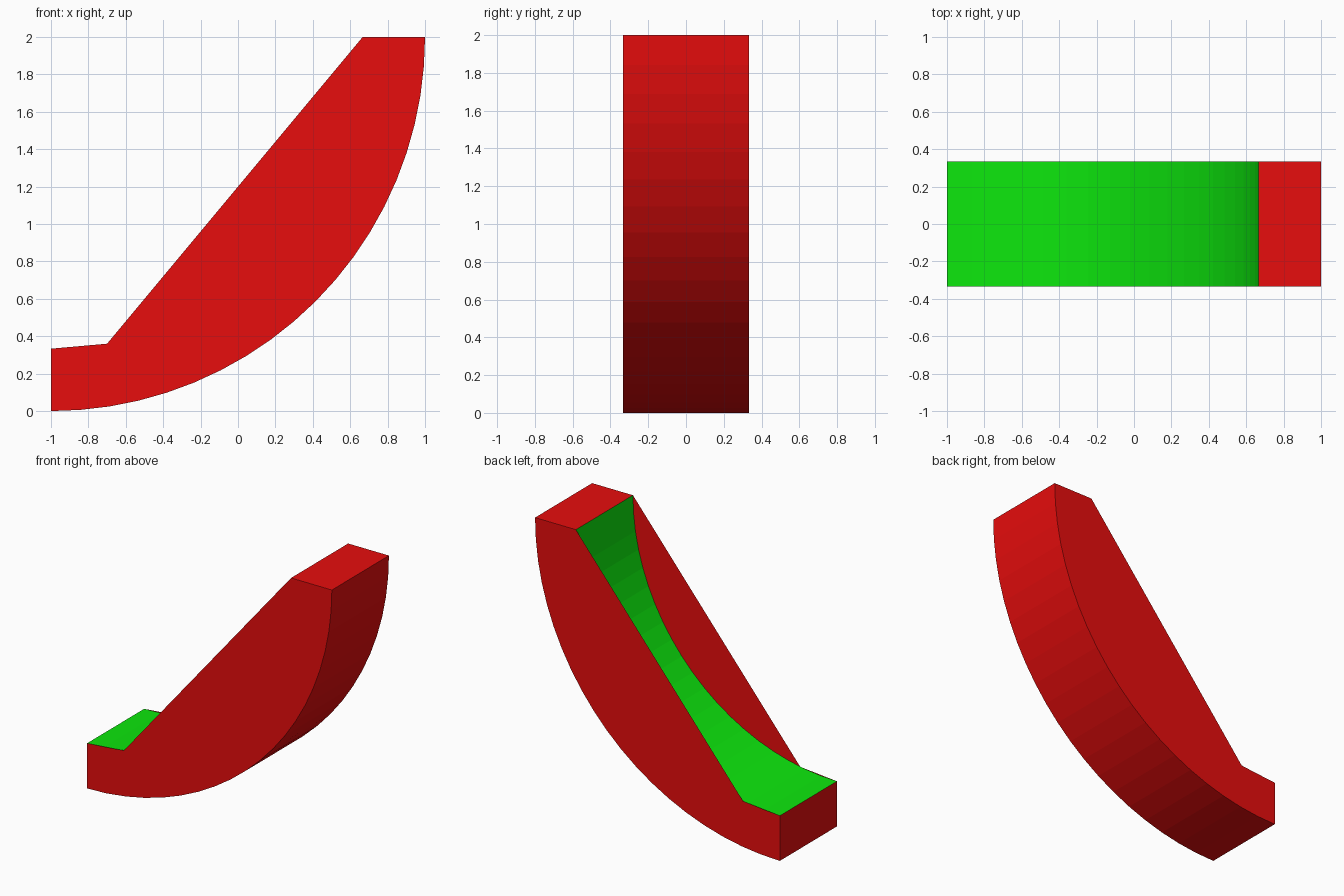
import bpy
from math import sin, cos, pi

if "Cube" in bpy.data.objects:
    bpy.data.objects.remove(bpy.data.objects["Cube"])

HALF_W = 0.333
SEGMENTS = 20


def material(name, color):
    mat = bpy.data.materials.new(name)
    mat.diffuse_color = color
    mat.use_nodes = True
    mat.node_tree.nodes["Principled BSDF"].inputs["Base Color"].default_value = mat.diffuse_color
    return mat


def arc(radius):
    # Quarter circle around (-1, 2), from the foot of the slide up to its top
    steps = [pi / 2 * i / SEGMENTS for i in range(SEGMENTS + 1)]
    return [(-1 + radius * sin(a), 2 - radius * cos(a)) for a in steps]


def make_object(name, verts, faces, mat):
    mesh = bpy.data.meshes.new(name)
    mesh.from_pydata(verts, [], faces)
    mesh.materials.append(mat)
    obj = bpy.data.objects.new(name, mesh)
    bpy.context.collection.objects.link(obj)
    return obj


def strip(name, path, mat):
    # Ribbon spanning the full width along an x-z path
    n = len(path)
    verts = [(x, y, z) for y in (-HALF_W, HALF_W) for x, z in path]
    faces = [(i, i + 1, n + i + 1, n + i) for i in range(n - 1)]
    return make_object(name, verts, faces, mat)


red = material("red", (0.8, 0.004, 0.004, 1))
green = material("green", (0.004, 0.8, 0.004, 1))

outer = arc(2.0)
inner = arc(5 / 3)

# Green sliding surface
strip("slide_bed", inner, green)

# Red underside with the flat foot and top ends
strip("underside", [inner[-1]] + outer[::-1] + [inner[0]], red)

# Thin side panels rising to a straight edge above the bed
panel = outer + [inner[-1], (-0.70, 0.36), inner[0]]
for name, y in (("front_side_panel", -HALF_W), ("back_side_panel", HALF_W)):
    order = list(range(len(panel)))
    if y > 0:
        order.reverse()
    make_object(name, [(x, y, z) for x, z in panel], [order], red)
